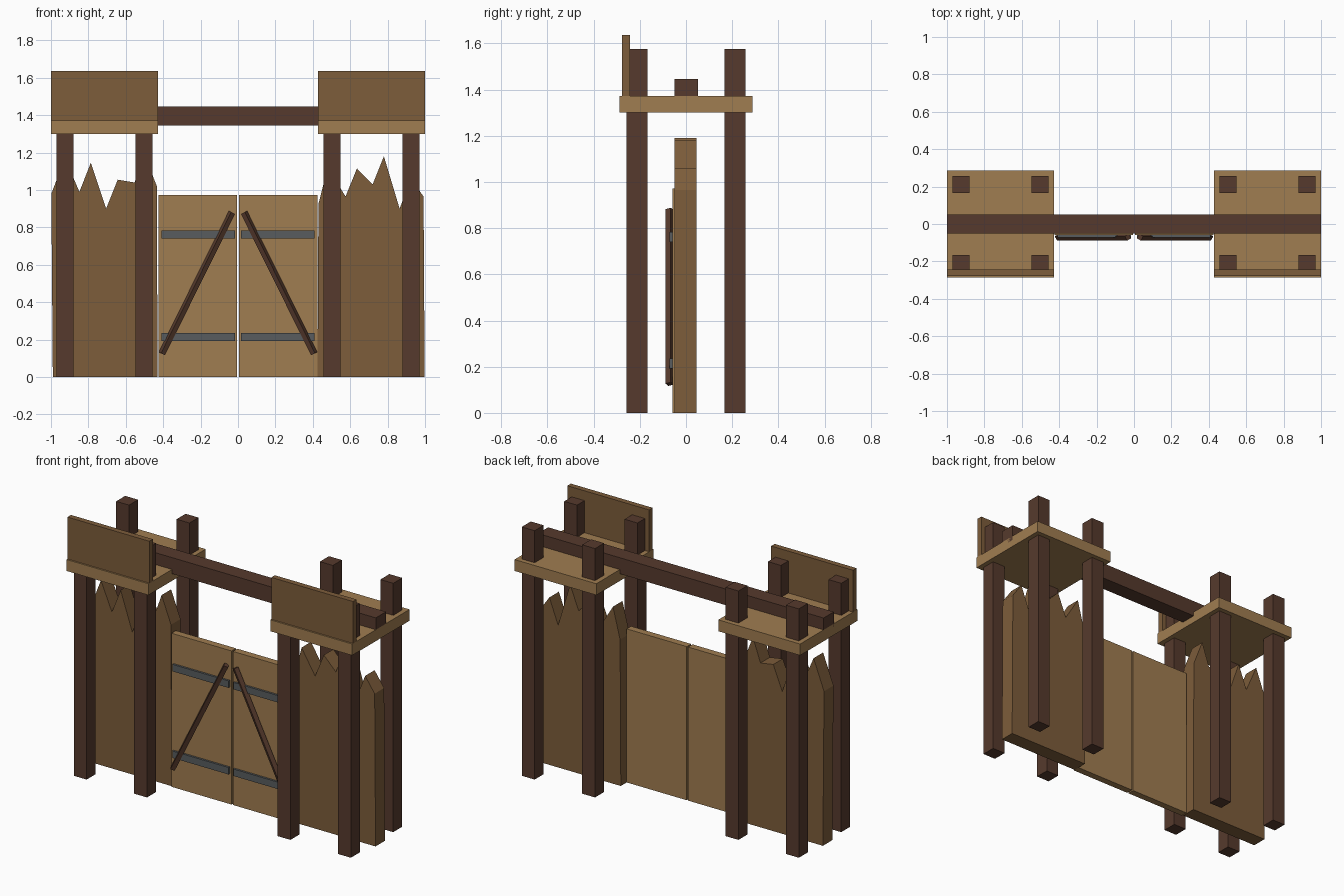
import bpy, math
from mathutils import Vector, Matrix

if "Cube" in bpy.data.objects:
    bpy.data.objects.remove(bpy.data.objects["Cube"])


def material(name, rgb):
    m = bpy.data.materials.new(name)
    m.diffuse_color = (*rgb, 1)
    m.use_nodes = True
    m.node_tree.nodes["Principled BSDF"].inputs["Base Color"].default_value = m.diffuse_color
    return m


LIGHT = material("light_wood", (0.352, 0.205, 0.082))
MID = material("weathered_wood", (0.205, 0.109, 0.043))
DARK = material("dark_timber", (0.093, 0.042, 0.026))
IRON = material("grey_iron", (0.098, 0.107, 0.112))


def add_mesh(name, verts, faces, mat):
    me = bpy.data.meshes.new(name)
    me.from_pydata(verts, [], faces)
    me.materials.append(mat)
    ob = bpy.data.objects.new(name, me)
    bpy.context.collection.objects.link(ob)
    return ob


BOX = [(0, 1, 3, 2), (4, 6, 7, 5), (0, 4, 5, 1), (2, 3, 7, 6), (0, 2, 6, 4), (1, 5, 7, 3)]


def box(name, x, y, z, mat):
    x, y, z = sorted(x), sorted(y), sorted(z)
    return add_mesh(name, [(a, b, c) for a in x for b in y for c in z], BOX, mat)


def brace(name, a, b, size, roll, mat):
    """Square bar from a to b, rolled about its own axis."""
    a, b = Vector(a), Vector(b)
    d = (b - a).normalized()
    u = Matrix.Rotation(roll, 3, d) @ Vector((0, 1, 0))
    v = d.cross(u)
    h = size / 2
    verts = [p + u * i * h + v * j * h for i in (-1, 1) for j in (-1, 1) for p in (a, b)]
    # keep outward winding consistent with the bar's handed frame
    return add_mesh(name, verts, [f[::-1] for f in BOX] if u.cross(v).dot(d) < 0 else BOX, mat)


def palisade(name, outline, y0, y1, mat):
    """Extrude a jagged outline (counter-clockwise from the front)."""
    n = len(outline)
    verts = [(x, y, z) for y in (y0, y1) for x, z in outline]
    faces = [tuple(range(n)), tuple(range(2 * n - 1, n - 1, -1))]
    faces += [(i, i + n, (i + 1) % n + n, (i + 1) % n) for i in range(n)]
    return add_mesh(name, verts, faces, mat)


# jagged tops, listed left to right
left_top = [(-0.998, 0.98), (-0.925, 1.17), (-0.848, 0.99), (-0.787, 1.145), (-0.705, 0.90),
            (-0.643, 1.055), (-0.553, 1.04), (-0.50, 1.19), (-0.434, 1.02)]
right_top = [(0.43, 0.925), (0.48, 1.12), (0.575, 0.965), (0.636, 1.115), (0.72, 1.03),
             (0.78, 1.18), (0.864, 0.90), (0.925, 1.06), (0.992, 0.965)]
palisade("left_palisade", [(-0.99, 0), (-0.43, 0)] + left_top[::-1], -0.05, 0.045, MID)
palisade("right_palisade", [(0.425, 0), (0.998, 0)] + right_top[::-1], -0.05, 0.045, MID)

# towers and gate leaves, one per side
for side, s in (("left", -1), ("right", 1)):
    for cx in (0.925, 0.502):
        for place, cy in (("front", -0.212), ("back", 0.212)):
            end = "outer" if cx > 0.7 else "inner"
            box(f"{side}_{end}_{place}_post", (s * (cx - 0.045), s * (cx + 0.045)),
                (cy - 0.045, cy + 0.045), (0, 1.575), DARK)
    box(f"{side}_platform", (s * 0.427, s), (-0.287, 0.287), (1.30, 1.372), LIGHT)
    box(f"{side}_parapet", (s * 0.427, s), (-0.277, -0.242), (1.37, 1.637), MID)

    box(f"{side}_gate_leaf", (s * 0.005, s * 0.425), (-0.058, -0.014), (0, 0.972), LIGHT)
    for level, z in (("lower", 0.214), ("upper", 0.762)):
        box(f"{side}_{level}_strap", (s * 0.017, s * 0.41), (-0.071, -0.056),
            (z - 0.022, z + 0.022), IRON)
    brace(f"{side}_gate_brace", (s * 0.407, -0.071, 0.125), (s * 0.032, -0.071, 0.88),
          0.027, math.radians(-30 * s), DARK)

# crossbeam over the gate
box("crossbeam", (-1, 1), (-0.05, 0.052), (1.345, 1.447), DARK)
